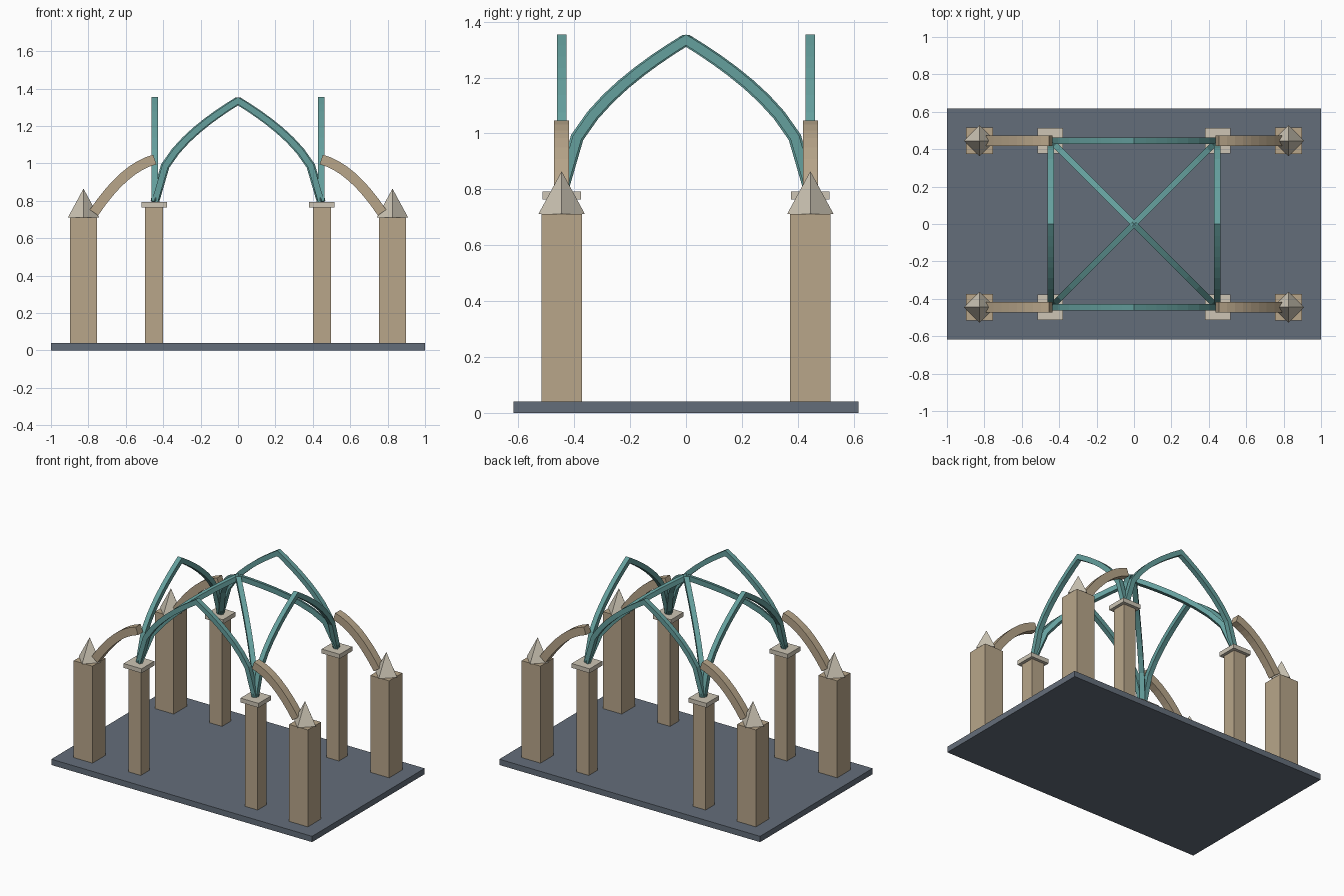
import bpy, bmesh
from math import pi, sqrt
from mathutils import Vector, Matrix

cube = bpy.data.objects.get("Cube")
if cube:
    bpy.data.objects.remove(cube, do_unlink=True)


def material(name, rgb):
    m = bpy.data.materials.new(name)
    m.use_nodes = True
    m.diffuse_color = (*rgb, 1)
    m.node_tree.nodes["Principled BSDF"].inputs["Base Color"].default_value = (*rgb, 1)
    return m


SAND = material("sandstone", (0.48, 0.38, 0.255))
PALE = material("pale_limestone", (0.61, 0.56, 0.46))
TEAL = material("teal_rib", (0.13, 0.35, 0.34))
SLATE = material("slate_floor", (0.127, 0.155, 0.195))


def finish(name, bm, mat):
    bmesh.ops.recalc_face_normals(bm, faces=bm.faces)
    mesh = bpy.data.meshes.new(name)
    bm.to_mesh(mesh)
    bm.free()
    mesh.materials.append(mat)
    obj = bpy.data.objects.new(name, mesh)
    bpy.context.collection.objects.link(obj)
    return obj


def box(name, x, y, z0, z1, hx, hy, mat):
    bm = bmesh.new()
    bmesh.ops.create_cube(bm, size=2, matrix=Matrix.Translation((x, y, (z0 + z1) / 2))
                          @ Matrix.Diagonal((hx, hy, (z1 - z0) / 2, 1)))
    return finish(name, bm, mat)


def spire(name, x, y, z0, z1, radius, mat):
    # four-sided pyramid with its corners on the axes
    bm = bmesh.new()
    base = [bm.verts.new((x + radius * dx, y + radius * dy, z0))
            for dx, dy in ((1, 0), (0, 1), (-1, 0), (0, -1))]
    tip = bm.verts.new((x, y, z1))
    bm.faces.new(base)
    for i in range(4):
        bm.faces.new((base[i], base[(i + 1) % 4], tip))
    return finish(name, bm, mat)


def sweep(name, path, size, mat):
    # square bar along a path in a vertical plane, mitred at each joint
    path = [Vector(p) for p in path]
    run = path[-1] - path[0]
    side = Vector((-run.y, run.x, 0)).normalized()
    bm = bmesh.new()
    rings = []
    for i, p in enumerate(path):
        before = (p - path[i - 1]).normalized() if i else None
        after = (path[i + 1] - p).normalized() if i + 1 < len(path) else before
        before = before or after
        normal = (before + after).normalized().cross(side)
        normal *= size / 2 / normal.dot(before.cross(side))
        rings.append([bm.verts.new(p + side * (s * size / 2) + normal * n)
                      for s, n in ((-1, -1), (1, -1), (1, 1), (-1, 1))])
    for a, b in zip(rings, rings[1:]):
        for k in range(4):
            j = (k + 1) % 4
            bm.faces.new((a[k], a[j], b[j], b[k]))
    bm.faces.new(rings[0])
    bm.faces.new(rings[-1])
    return finish(name, bm, mat)


BAY = 0.445        # half spacing of the inner piers
SPRING = 0.795     # height where the ribs start
RISE = 0.54
STEPS = 8


def pointed_arch(name, a, b):
    path = []
    for i in range(2 * STEPS + 1):
        t = i / (2 * STEPS)
        z = SPRING + RISE * sqrt(1 - abs(2 * t - 1))
        path.append((a[0] + (b[0] - a[0]) * t, a[1] + (b[1] - a[1]) * t, z))
    sweep(name, path, 0.033, TEAL)


# Floor slab
box("floor_slab", 0, 0, 0, 0.04, 1, 0.617, SLATE)

# Piers, outer buttresses and flying arches at each corner
OUTER = 0.826
for sx, lr in ((-1, "right"), (1, "left")):
    for sy, fb in ((-1, "front"), (1, "back")):
        tag = f"{fb}_{lr}"
        x, y = sx * BAY, sy * BAY
        box(f"pier_{tag}", x + sx * 0.003, y, 0.04, 0.765, 0.048, 0.048, SAND)
        box(f"capital_{tag}", x + sx * 0.003, y, 0.763, 0.793, 0.069, 0.069, PALE)
        box(f"buttress_{tag}", sx * OUTER, y, 0.04, 0.712, 0.072, 0.072, SAND)
        spire(f"pinnacle_{tag}", sx * OUTER, y, 0.712, 0.865, 0.083, PALE)
        flyer = []
        for i in range(STEPS + 1):
            t = i / STEPS
            flyer.append((sx * (0.77 - 0.325 * t), y,
                          0.737 + 0.284 * t + 0.2 * t * (1 - t)))
        sweep(f"flying_arch_{tag}", flyer, 0.054, SAND)

# Ribs around the bay and across its diagonals
for s, fb, lr in ((-1, "front", "right"), (1, "back", "left")):
    pointed_arch(f"{fb}_rib", (-BAY, s * BAY), (BAY, s * BAY))
    pointed_arch(f"{lr}_rib", (s * BAY, -BAY), (s * BAY, BAY))
    pointed_arch(f"diagonal_rib_{lr}", (-BAY, -s * BAY), (BAY, s * BAY))
